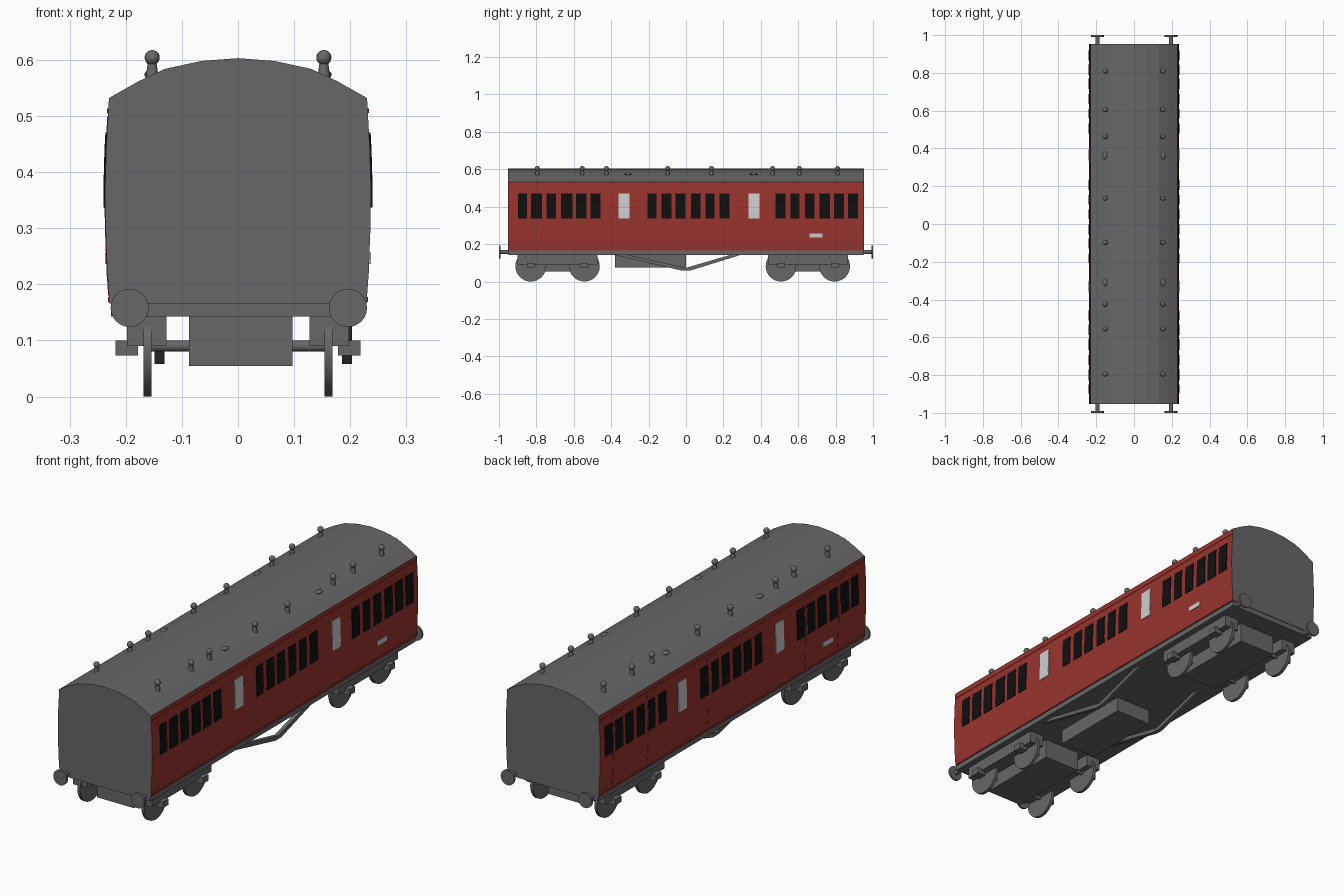
import bpy, bmesh, math
from mathutils import Matrix, Vector

if "Cube" in bpy.data.objects:
    bpy.data.objects.remove(bpy.data.objects["Cube"])


def material(name, rgb):
    m = bpy.data.materials.new(name)
    m.diffuse_color = (*rgb, 1)
    m.use_nodes = True
    m.node_tree.nodes["Principled BSDF"].inputs["Base Color"].default_value = m.diffuse_color
    return m


GREY = material("dark grey", (0.135, 0.135, 0.135))
RED = material("coach red", (0.32, 0.034, 0.027))
BLACK = material("window black", (0.005, 0.005, 0.005))
WHITE = material("frosted white", (0.62, 0.62, 0.62))


def finish(name, bm, mats, smooth=False):
    bmesh.ops.recalc_face_normals(bm, faces=bm.faces)
    me = bpy.data.meshes.new(name)
    bm.to_mesh(me)
    bm.free()
    ob = bpy.data.objects.new(name, me)
    bpy.context.collection.objects.link(ob)
    for m in mats:
        me.materials.append(m)
    if smooth:
        bpy.ops.object.select_all(action='DESELECT')
        ob.select_set(True)
        bpy.context.view_layer.objects.active = ob
        bpy.ops.object.shade_smooth_by_angle(angle=math.radians(40))
    return ob


def box(bm, x0, x1, y0, y1, z0, z1):
    m = Matrix.Translation(((x0 + x1) / 2, (y0 + y1) / 2, (z0 + z1) / 2)) \
        @ Matrix.Diagonal((x1 - x0, y1 - y0, z1 - z0, 1))
    bmesh.ops.create_cube(bm, size=1, matrix=m)


def cyl(bm, a, b, r, r2=None, seg=24):
    a, b = Vector(a), Vector(b)
    rot = (b - a).to_track_quat('Z', 'Y').to_matrix().to_4x4()
    bmesh.ops.create_cone(bm, cap_ends=True, segments=seg, radius1=r,
                          radius2=r if r2 is None else r2, depth=(b - a).length,
                          matrix=Matrix.Translation((a + b) / 2) @ rot)


def prism(bm, pts, shift):
    """Extrude a closed outline of 3D points by a vector."""
    f = bm.faces.new([bm.verts.new(p) for p in pts])
    geo = bmesh.ops.extrude_face_region(bm, geom=[f], use_keep_orig=True)["geom"]
    bmesh.ops.translate(bm, vec=shift, verts=[v for v in geo if isinstance(v, bmesh.types.BMVert)])


# Body: bowed sides with a segmented arc roof
SIDE = [(0.229, 0.166), (0.233, 0.22), (0.236, 0.30), (0.237, 0.37), (0.235, 0.44), (0.230, 0.532)]
ROOF = [(0.177, 0.562), (0.13, 0.584), (0.065, 0.598), (0.0, 0.603)]
half = SIDE + ROOF
outline = half + [(-x, z) for x, z in reversed(half[:-1])]
bm = bmesh.new()
prism(bm, [(x, -0.953, z) for x, z in outline], (0, 1.906, 0))
bmesh.ops.recalc_face_normals(bm, faces=bm.faces)
for f in bm.faces:  # sides below the eaves are red, ends and roof grey
    f.material_index = int(abs(f.normal.x) > 0.9)
finish("coach_body", bm, [GREY, RED])


def side_x(z):
    for (xa, za), (xb, zb) in zip(SIDE, SIDE[1:]):
        if z <= zb:
            return xa + (xb - xa) * (z - za) / (zb - za)
    return SIDE[-1][0]


def side_plates(name, mat, spans, z0, z1, off, sides=(-1, 1)):
    """Thin plates that follow the bowed side."""
    zs = [z0] + [z for _, z in SIDE if z0 < z < z1] + [z1]
    bm = bmesh.new()
    for s in sides:
        for y0, y1 in spans:
            pts = [(s * (side_x(z) + off), y0, z) for z in zs]
            pts += [(s * (side_x(z) - 0.002), y0, z) for z in reversed(zs)]
            prism(bm, pts, (0, y1 - y0, 0))
    finish(name, bm, [mat])


# Windows, frosted panes, number plates, doors and mouldings
windows = [(-0.897, -0.849), (-0.828, -0.770), (-0.747, -0.694), (-0.667, -0.608),
           (-0.587, -0.533), (-0.511, -0.458), (-0.206, -0.158), (-0.131, -0.078),
           (-0.056, -0.002), (0.027, 0.078), (0.104, 0.153), (0.179, 0.233),
           (0.479, 0.533), (0.560, 0.608), (0.635, 0.688), (0.715, 0.769),
           (0.790, 0.844), (0.865, 0.919)]
side_plates("windows", BLACK, windows, 0.337, 0.471, 0.003)
side_plates("frosted_windows", WHITE, [(-0.362, -0.303), (0.335, 0.394)], 0.337, 0.471, 0.003)
side_plates("right_plate", WHITE, [(0.661, 0.731)], 0.236, 0.257, 0.003, (1,))
side_plates("left_plate", WHITE, [(-0.715, -0.645)], 0.236, 0.257, 0.003, (-1,))
doors = [(0.776, 0.86), (0.535, 0.61), (0.11, 0.18), (-0.59, -0.52), (-0.83, -0.756)]
side_plates("left_doors", RED, doors, 0.18, 0.50, 0.0012, (-1,))
side_plates("side_mouldings", RED, [(-0.95, 0.95)], 0.505, 0.513, 0.002)
side_plates("lower_mouldings", RED, [(-0.95, 0.95)], 0.168, 0.177, 0.002)

# Roof vents: balls on stems, and low domes
bm = bmesh.new()
for x in (-0.153, 0.153):
    for y in (-0.795, -0.555, -0.425, -0.098, 0.136, 0.463, 0.606, 0.81):
        cyl(bm, (x, y, 0.565), (x, y, 0.60), 0.012, 0.007, 12)
        bmesh.ops.create_uvsphere(bm, u_segments=16, v_segments=10, radius=0.0135,
                                  matrix=Matrix.Translation((x, y, 0.604)))
    for y in (-0.31, 0.362):
        bmesh.ops.create_uvsphere(bm, u_segments=16, v_segments=8, radius=1,
                                  matrix=Matrix.Translation((x, y, 0.574))
                                  @ Matrix.Diagonal((0.014, 0.02, 0.008, 1)))
finish("roof_vents", bm, [GREY], True)

# Underframe and equipment box
bm = bmesh.new()
box(bm, -0.226, 0.226, -0.95, 0.95, 0.143, 0.167)
finish("underframe", bm, [GREY])
bm = bmesh.new()
box(bm, -0.087, 0.095, -0.38, 0.0, 0.075, 0.145)
finish("equipment_box", bm, [GREY])

# V-shaped truss bars
bm = bmesh.new()
for x in (-0.149, 0.185):
    v = [(-0.40, 0.146), (-0.02, 0.058), (0.02, 0.058), (0.305, 0.146),
         (0.25, 0.146), (0.0, 0.073), (-0.33, 0.146)]
    prism(bm, [(x, y, z) for y, z in v], (0.018, 0, 0))
finish("truss_bars", bm, [GREY])

# Buffers at the four corners
bm = bmesh.new()
for s in (-1, 1):
    for x in (-0.193, 0.196):
        cyl(bm, (x, s * 0.94, 0.158), (x, s * 0.992, 0.158), 0.011, seg=16)
        cyl(bm, (x, s * 0.991, 0.158), (x, s, 0.158), 0.034)
finish("buffers", bm, [GREY], True)

# Bogies: frames, axle boxes and wheelsets
frames, wheels = bmesh.new(), bmesh.new()
for y1, y2 in ((-0.83, -0.543), (0.508, 0.795)):
    box(frames, -0.087, 0.097, y1 - 0.055, y2 + 0.055, 0.054, 0.145)
    for s in (-1, 1):
        xs = sorted((s * 0.127, s * 0.198))
        box(frames, *xs, y1 - 0.07, y2 + 0.07, 0.09, 0.145)
        for y in (y1, y2):
            xs = sorted((s * 0.178, s * 0.218))
            box(frames, *xs, y - 0.02, y + 0.02, 0.073, 0.10)
            cyl(wheels, (s * 0.154, y, 0.082), (s * 0.168, y, 0.082), 0.082, seg=32)
    for y in (y1, y2):
        cyl(wheels, (-0.16, y, 0.09), (0.16, y, 0.09), 0.01, seg=12)
finish("bogie_frames", frames, [GREY])
finish("wheelsets", wheels, [GREY], True)
